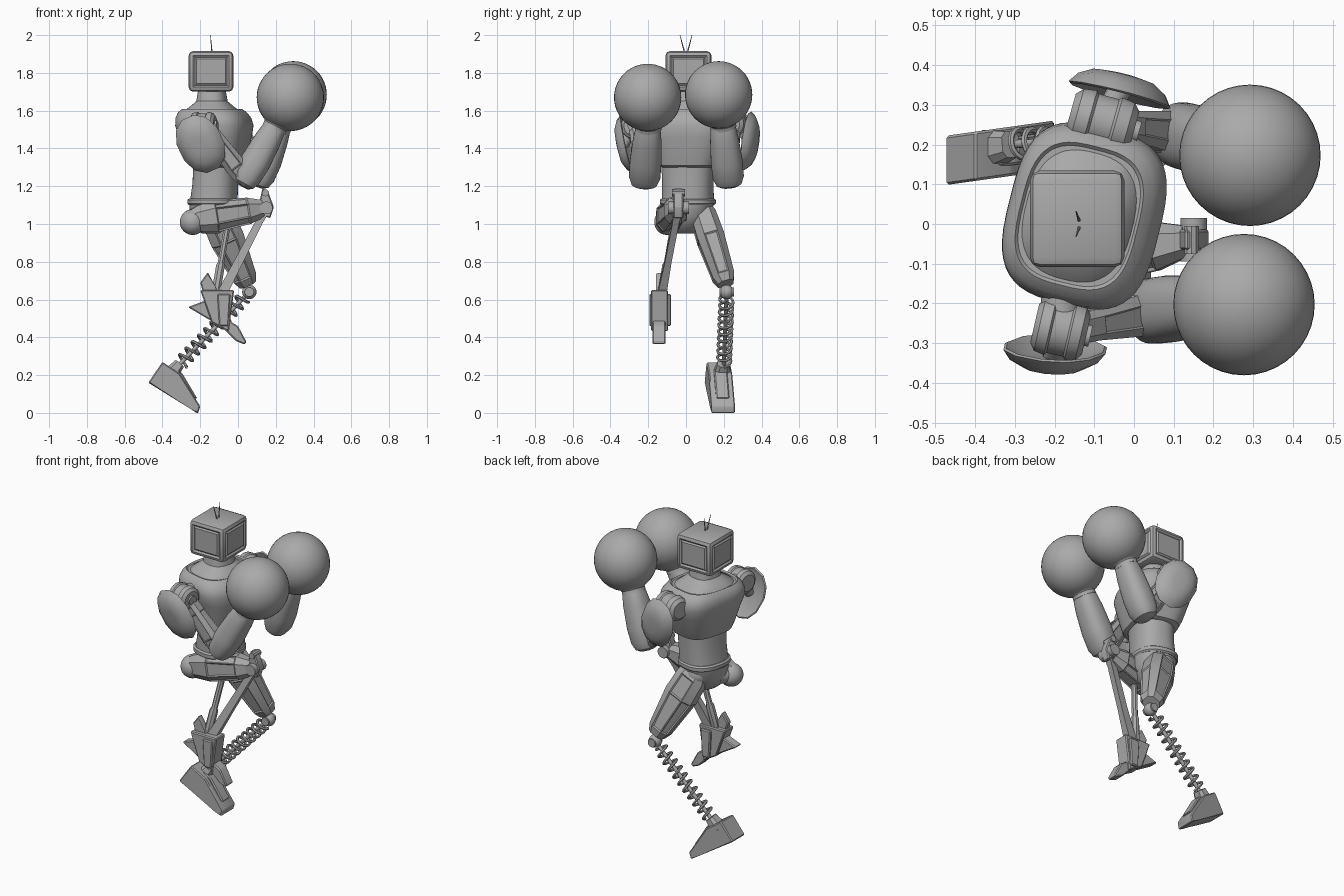
import bpy, bmesh, math
from mathutils import Vector as V

cube = bpy.data.objects.get("Cube")
if cube:
    bpy.data.objects.remove(cube)

grey = bpy.data.materials.new("plain grey")
grey.use_nodes = True
colour = (0.4, 0.4, 0.4, 1)
grey.diffuse_color = colour
grey.node_tree.nodes["Principled BSDF"].inputs["Base Color"].default_value = colour
parts = []


def finish(name, bm):
    bmesh.ops.recalc_face_normals(bm, faces=bm.faces)
    mesh = bpy.data.meshes.new(name)
    bm.to_mesh(mesh)
    bm.free()
    mesh.materials.append(grey)
    obj = bpy.data.objects.new(name, mesh)
    bpy.context.collection.objects.link(obj)
    parts.append(obj)


def loft(name, stations, u, v, sides=32, power=2.0, inset=0.0):
    """Skin rounded sections (centre, half size along u, half size along v)."""
    bm = bmesh.new()
    rings = []
    for centre, a, b in stations:
        ring = []
        for i in range(sides):
            t = math.tau * (i + 0.5) / sides
            c, s = math.cos(t), math.sin(t)
            x = math.copysign(abs(c) ** (2 / power), c) * a
            y = math.copysign(abs(s) ** (2 / power), s) * b
            ring.append(bm.verts.new(V(centre) + u * x + v * y))
        rings.append(ring)
    skin = []
    for lo, hi in zip(rings, rings[1:]):
        for i in range(sides):
            j = (i + 1) % sides
            skin.append(bm.faces.new((lo[i], lo[j], hi[j], hi[i])))
    bm.faces.new(rings[0][::-1])
    bm.faces.new(rings[-1])
    if inset:
        bmesh.ops.recalc_face_normals(bm, faces=bm.faces)
        big = sorted(skin, key=lambda f: -f.calc_area())[:sides]
        bmesh.ops.inset_individual(bm, faces=big, thickness=inset, depth=-inset * 0.6)
    finish(name, bm)


def limb(name, p0, p1, profile, hint=(0, 1, 0), **opts):
    """Loft between two points; profile holds (fraction, half width, half depth)."""
    p0, p1 = V(p0), V(p1)
    axis = (p1 - p0).normalized()
    u = V(hint)
    u = (u - axis * u.dot(axis)).normalized()
    stations = [(p0.lerp(p1, t), a, b) for t, a, b in profile]
    loft(name, stations, u, axis.cross(u), **opts)


def rod(name, p0, p1, r, **opts):
    hint = (1, 0, 0) if abs(p1[1] - p0[1]) > abs(p1[0] - p0[0]) else (0, 1, 0)
    limb(name, p0, p1, [(0, r, r), (1, r, r)], hint, **opts)


def ball(name, centre, r):
    bm = bmesh.new()
    bmesh.ops.create_uvsphere(bm, u_segments=40, v_segments=24, radius=r)
    bmesh.ops.translate(bm, verts=bm.verts, vec=V(centre))
    finish(name, bm)


def slab(name, outline, y, half, shear=0.0, bevel=0.006):
    """Side outline (x, z) given thickness across y."""
    bm = bmesh.new()
    rows = [[bm.verts.new((x, y + s * half + shear * (x - outline[0][0]), z))
             for x, z in outline] for s in (-1, 1)]
    bm.faces.new(rows[0])
    bm.faces.new(rows[1][::-1])
    for i in range(len(outline)):
        j = (i + 1) % len(outline)
        bm.faces.new((rows[0][i], rows[1][i], rows[1][j], rows[0][j]))
    bmesh.ops.bevel(bm, geom=bm.edges[:], offset=bevel, segments=1, affect='EDGES')
    finish(name, bm)


# Head: rounded casing with a recessed, raised panel on each side
bm = bmesh.new()
bmesh.ops.create_cube(bm, size=1)
bmesh.ops.scale(bm, verts=bm.verts, vec=(0.237, 0.243, 0.215))
bmesh.ops.translate(bm, verts=bm.verts, vec=(-0.143, 0.013, 1.808))
bmesh.ops.bevel(bm, geom=bm.edges[:], offset=0.024, segments=2, profile=0.5, affect='EDGES')
bm.normal_update()
sides = sorted(bm.faces, key=lambda f: -f.calc_area())[:6]
sides = [f for f in sides if abs(f.normal.z) < 0.5]
bmesh.ops.inset_individual(bm, faces=sides, thickness=0.014, depth=-0.008)
bmesh.ops.inset_individual(bm, faces=sides, thickness=0.012, depth=0.007)
finish("head", bm)
for tag, s in (("front", -1), ("back", 1)):
    limb(tag + "_antenna", (-0.138, 0.008 * s, 1.91), (-0.146, 0.032 * s, 2.0),
         [(0, 0.004, 0.004), (1, 0.0015, 0.0015)], (1, 0, 0), sides=6)

# Torso, turned slightly about the vertical
turn = math.radians(-14)
fwd = V((math.cos(turn), math.sin(turn), 0))
wide = V((-fwd.y, fwd.x, 0))


def trunk(name, rows, power):
    loft(name, [((x, y, z), a, b) for x, y, z, a, b in rows], fwd, wide,
         sides=48, power=power)


trunk("chest", [(-.115, .01, 1.30, .115, .135), (-.115, .01, 1.31, .135, .16),
                (-.118, .015, 1.36, .153, .178), (-.12, .02, 1.46, .18, .208),
                (-.125, .02, 1.52, .193, .228), (-.13, .02, 1.56, .187, .222),
                (-.135, .02, 1.59, .17, .205), (-.138, .02, 1.608, .15, .18),
                (-.138, .02, 1.60, .143, .172)], 3.1)
trunk("neck", [(-.138, .02, 1.58, .147, .176), (-.138, .02, 1.602, .136, .163),
               (-.138, .016, 1.625, .108, .118), (-.138, .012, 1.65, .08, .084),
               (-.138, .012, 1.71, .07, .075)], 2.6)
trunk("abdomen", [(-.115, .01, 1.32, .118, .14), (-.12, .01, 1.22, .116, .135),
                  (-.128, .01, 1.12, .122, .136)], 2.4)
trunk("belt", [(-.132, .01, 1.10, .124, .138), (-.132, .01, 1.108, .131, .146),
               (-.132, .01, 1.128, .131, .146), (-.132, .01, 1.136, .122, .136)], 2.4)
trunk("pelvis", [(-.13, .01, 1.11, .124, .138), (-.133, .0, 1.04, .118, .13),
                 (-.14, -.01, .98, .085, .095), (-.145, -.01, .95, .045, .05)], 2.3)

# Arms: barrel shoulder, thin shield, upper arm, forearm and round glove
ARMS = {
    "front": dict(s=-1, barrel=((-.25, -.25, 1.52), (-.12, -.28, 1.52)), pad=(-.198, -.31, 1.425),
                  elbow=(.04, -.22, 1.235), wrist=(.2, -.2, 1.52), glove=(.277, -.203, 1.67)),
    "back": dict(s=1, barrel=((-.16, .28, 1.53), (.0, .235, 1.53)), pad=(-.037, .322, 1.44),
                 elbow=(.115, .225, 1.235), wrist=(.225, .195, 1.53), glove=(.292, .173, 1.684)),
}
for tag, a in ARMS.items():
    s = a["s"]
    p0, p1 = V(a["barrel"][0]), V(a["barrel"][1])
    limb(tag + "_shoulder_barrel", p0, p1,
         [(0, .05, .05), (.1, .068, .068), (.3, .073, .073), (.34, .066, .066), (.66, .066, .066),
          (.7, .073, .073), (.9, .068, .068), (1, .05, .05)])
    rod(tag + "_shoulder_hub", p0.lerp(p1, .9), p0.lerp(p1, 1.08), .028, sides=16)
    rod(tag + "_shoulder_axle", p0.lerp(p1, .5) - V((0, .12 * s, 0)), p0.lerp(p1, .5), .05)
    # The shield follows the upper arm and leans in at the bottom
    pad = V(a["pad"])
    length = V((.42, -.16 * s, -.88)).normalized()
    out = V((.2 * s, s, 0))
    out = (out - length * out.dot(length)).normalized()
    loft(tag + "_shoulder_shield",
         [(pad + out * d, .122 * k, .162 * k) for d, k in
          ((.025, .6), (0, .95), (.004, 1), (.03, .86), (.05, .6), (.055, .3))],
         out.cross(length), length, sides=12, power=2.2)
    rod(tag + "_shield_mount", p0.lerp(p1, .5), pad + out * .025, .03, sides=12)
    elbow, wrist = V(a["elbow"]), V(a["wrist"])
    limb(tag + "_upper_arm", p0.lerp(p1, .6), elbow,
         [(0, .04, .045), (.3, .042, .05), (.75, .055, .06), (1, .05, .05)],
         sides=8, power=3, inset=.006)
    limb(tag + "_forearm", elbow - (wrist - elbow) * .12, wrist,
         [(0, .045, .035), (.04, .068, .058), (.15, .083, .074), (.4, .084, .08),
          (.75, .076, .072), (.95, .066, .062), (1, .06, .055)], power=2.4)
    limb(tag + "_glove_cuff", wrist, a["glove"],
         [(-.12, .07, .066), (0, .068, .066), (.2, .09, .09), (.5, .12, .12)])
    ball(tag + "_glove", a["glove"], .178)

# Raised front leg: hip, panelled thigh, knee bracket and twin shin bars
hip, knee = V((-.24, -.1, 1.01)), V((.15, -.04, 1.085))
ball("front_hip", hip, .068)
rod("front_hip_axle", (-.2, -.02, 1.03), hip, .05)
limb("front_thigh", hip + V((0, 0, .012)), knee,
     [(-.1, .035, .04), (.08, .068, .074), (.3, .078, .09), (.75, .066, .075), (.95, .042, .048)],
     sides=8, power=2.6, inset=.01)
rod("front_knee_pivot", knee - V((0, .055, 0)), knee + V((0, .055, 0)), .034, sides=16)
slab("front_knee_bracket", [(.1, 1.06), (.17, 1.03), (.19, 1.09), (.16, 1.17), (.13, 1.19)], -.04, .026)
rod("front_knee_pin", (.145, -.075, 1.165), (.145, -.005, 1.165), .019, sides=10)
limb("front_shin_bar", knee, (-.09, -.13, .62),
     [(0, .03, .03), (.15, .022, .024), (.6, .022, .028), (1, .03, .034)], sides=4, power=3)
limb("front_shin_piston", (-.06, -.07, .97), (-.12, -.13, .62),
     [(0, .018, .018), (.5, .018, .018), (.55, .025, .025), (1, .025, .025)], sides=8)

# Hanging front foot
slab("front_ankle", [(-.20, .65), (-.02, .65), (-.05, .43), (-.14, .48)], -.14, .045)
slab("front_toe", [(-.05, .49), (0, .46), (.045, .375), (.035, .362), (-.01, .38), (-.09, .46)], -.143, .034)
slab("front_heel_spike", [(-.265, .56), (-.16, .60), (-.13, .48)], -.14, .03)
slab("front_ankle_fin", [(-.16, .745), (-.20, .69), (-.18, .62), (-.10, .62), (-.12, .67)], -.14, .018)
slab("front_ankle_guard", [(-.11, .63), (-.04, .63), (-.05, .46), (-.10, .46)], -.137, .057)

# Planted back leg: panelled thigh, knee ball and coil spring
hip, knee = V((-.135, .075, 1.09)), V((.057, .215, .67))
ball("back_hip", hip - V((0, 0, .03)), .075)
limb("back_thigh", hip, knee,
     [(-.02, .05, .06), (.12, .072, .092), (.4, .077, .097), (.88, .063, .068), (.97, .045, .05)],
     sides=8, power=2.6, inset=.01)
ball("back_knee", (.06, .215, .64), .038)
rod("back_knee_pivot", (.06, .177, .64), (.06, .253, .64), .025, sides=16)
top, low = V((.05, .215, .63)), V((-.33, .2, .235))
rod("back_spring_core", top, low, .011, sides=12)
axis = (low - top).normalized()
u = axis.cross(V((0, 1, 0))).normalized()
w = axis.cross(u)
curve = bpy.data.curves.new("back_spring", 'CURVE')
curve.dimensions = '3D'
curve.bevel_depth = .008
curve.bevel_resolution = 1
turns, steps = 10, 16
line = curve.splines.new('POLY')
line.points.add(turns * steps)
for i, p in enumerate(line.points):
    t = math.tau * i / steps
    f = .05 + .87 * i / (turns * steps)
    p.co = (*(top.lerp(low, f) + (u * math.cos(t) + w * math.sin(t)) * .036), 1)
curve.materials.append(grey)
spring = bpy.data.objects.new("back_spring", curve)
bpy.context.collection.objects.link(spring)

# Planted back foot
slab("back_foot", [(-.475, .16), (-.40, .27), (-.31, .21), (-.20, .035), (-.212, -.004), (-.25, .02)],
     .16, .062, shear=.14)
slab("back_instep_plate", [(-.345, .235), (-.295, .21), (-.215, .075), (-.26, .08)], .178, .035, shear=.14)
limb("back_ankle", (-.36, .19, .2), (-.31, .2, .26), [(0, .05, .045), (1, .035, .03)], sides=8, power=3)

# Smooth rounded parts while keeping edges crisp
bpy.ops.object.select_all(action='DESELECT')
spring.select_set(True)
bpy.context.view_layer.objects.active = spring
bpy.ops.object.convert(target='MESH')
for obj in parts:
    obj.select_set(True)
bpy.ops.object.shade_smooth_by_angle(angle=math.radians(32))
